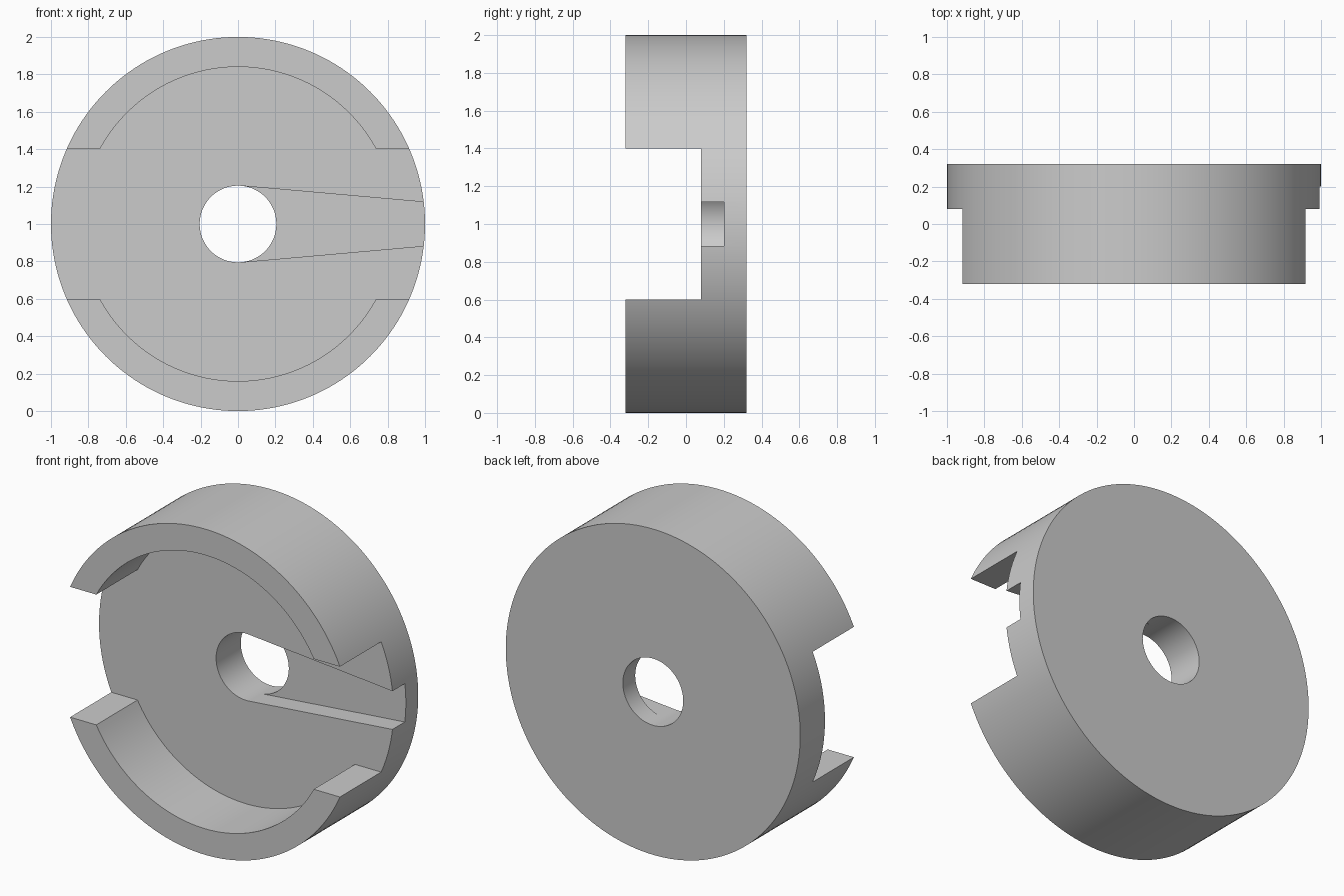
import bpy
import bmesh
from math import cos, sin, asin, pi, radians

cube = bpy.data.objects.get("Cube")
if cube:
    bpy.data.objects.remove(cube, do_unlink=True)

OUTER, INNER, BORE = 1.0, 0.84, 0.205
FRONT, FLOOR, GROOVE, BACK = -0.32, 0.08, 0.20, 0.32
SLOT = 0.4      # half height of the side openings
OVER = 0.1      # cutter overshoot

metal = bpy.data.materials.new("plain grey")
metal.use_nodes = True
grey = (0.6, 0.6, 0.6, 1)
metal.diffuse_color = grey
metal.node_tree.nodes["Principled BSDF"].inputs["Base Color"].default_value = grey


def arc(radius, start, end, steps):
    """Points on an arc about the axle."""
    angles = [start + (end - start) * i / steps for i in range(steps + 1)]
    return [(radius * cos(a), radius * sin(a)) for a in angles]


def circle(radius, steps):
    return arc(radius, 0, 2 * pi, steps)[:-1]


def prism(name, outline, y0, y1):
    """Extrude an (x, z) outline along y, centred on the axle."""
    bm = bmesh.new()
    face = bm.faces.new([bm.verts.new((x, y0, z + 1)) for x, z in outline])
    moved = bmesh.ops.extrude_face_region(bm, geom=[face])["geom"]
    verts = [v for v in moved if isinstance(v, bmesh.types.BMVert)]
    bmesh.ops.translate(bm, verts=verts, vec=(0, y1 - y0, 0))
    bmesh.ops.recalc_face_normals(bm, faces=bm.faces)
    mesh = bpy.data.meshes.new(name)
    bm.to_mesh(mesh)
    bm.free()
    mesh.materials.append(metal)
    obj = bpy.data.objects.new(name, mesh)
    bpy.context.collection.objects.link(obj)
    return obj


# Solid round body
body = prism("coupling_body", circle(OUTER, 160), FRONT, BACK)

# Round recess joined with the openings on both sides
a = asin(SLOT / INNER)
side = OUTER + OVER
recess = (arc(INNER, a, pi - a, 64) + [(-side, SLOT), (-side, -SLOT)]
          + arc(INNER, pi + a, 2 * pi - a, 64) + [(side, -SLOT), (side, SLOT)])

# Tapered groove running from the bore to the left edge
groove = [(0.018, -0.204), (side, -0.108), (side, 0.108), (0.018, 0.204)]

cutters = [
    prism("recess_cutter", recess, FRONT - OVER, FLOOR),
    prism("groove_cutter", groove, FLOOR - OVER, GROOVE),
    prism("bore_cutter", circle(BORE, 96), FRONT - OVER, BACK + OVER),
]

# Cut the body, then discard the cutters
bpy.ops.object.select_all(action="DESELECT")
bpy.context.view_layer.objects.active = body
body.select_set(True)
for cutter in cutters:
    cutter.hide_render = True
    cut = body.modifiers.new(cutter.name, "BOOLEAN")
    cut.operation = "DIFFERENCE"
    cut.solver = "EXACT"
    cut.object = cutter
    bpy.ops.object.modifier_apply(modifier=cut.name)
    bpy.data.objects.remove(cutter, do_unlink=True)

bpy.ops.object.shade_smooth_by_angle(angle=radians(30))
